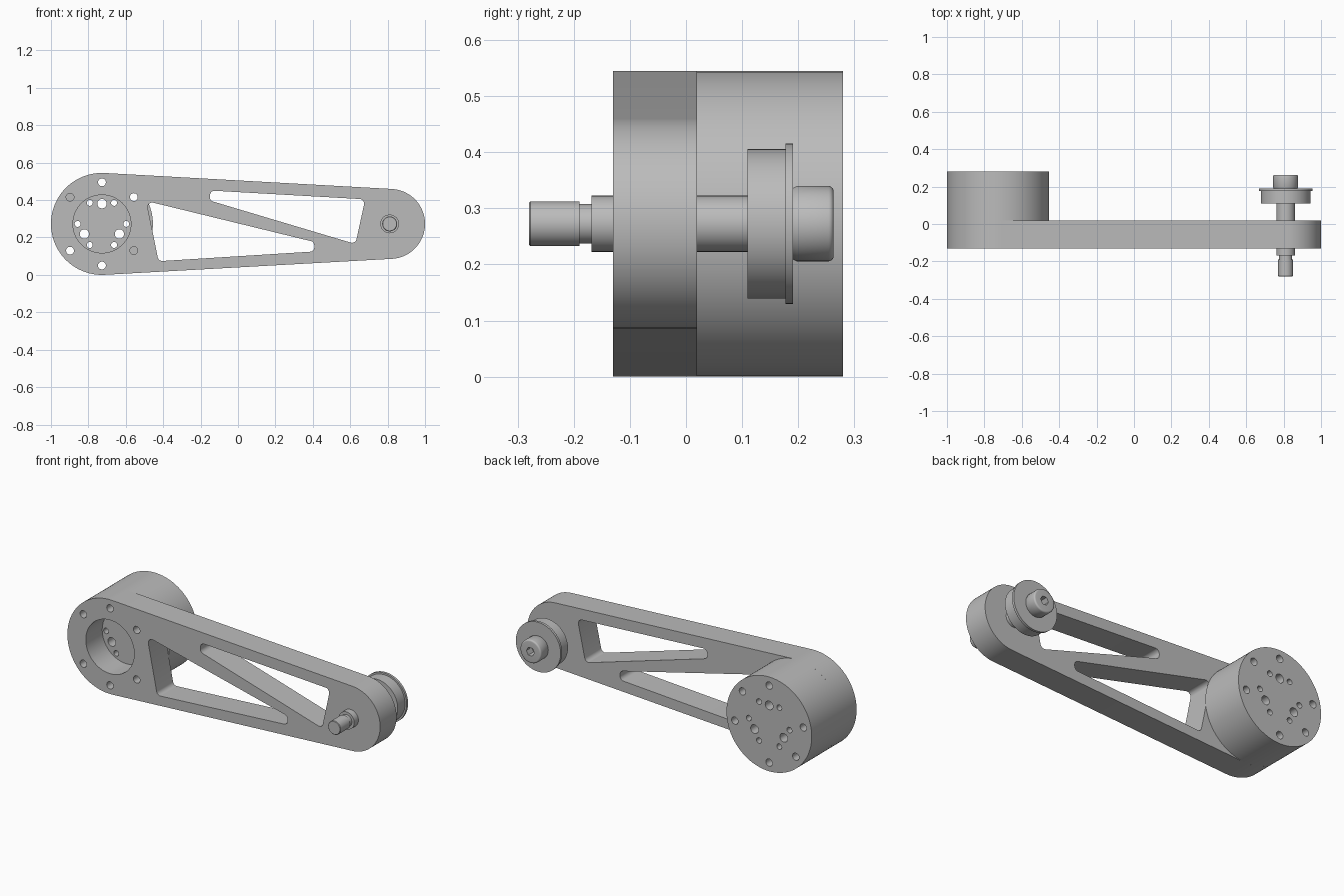
import bpy, bmesh
from math import pi, cos, sin, acos, radians
from mathutils import Vector

cube = bpy.data.objects.get("Cube")
if cube:
    bpy.data.objects.remove(cube, do_unlink=True)

# One plain grey metal
GREY = (0.5, 0.5, 0.5, 1)
metal = bpy.data.materials.new("grey metal")
metal.use_nodes = True
metal.diffuse_color = GREY
metal.node_tree.nodes["Principled BSDF"].inputs["Base Color"].default_value = GREY

HUB_X, AXIS_Z, BIG_R = -0.7275, 0.2725, 0.2725
END_X, END_R = 0.813, 0.187
FRONT, BACK, DRUM_BACK = -0.13, 0.02, 0.28


def arc(cx, cz, r, a0, a1, n):
    return [(cx + r * cos(a0 + (a1 - a0) * i / n), cz + r * sin(a0 + (a1 - a0) * i / n))
            for i in range(n + 1)]


def circle(cx, cz, r, n=24):
    return arc(cx, cz, r, 0, 2 * pi, n)[:-1]


def polar(radius, degrees):
    a = radians(degrees)
    return HUB_X + radius * cos(a), AXIS_Z + radius * sin(a)


def rounded(corners, r, n=6):
    """Fillet every corner of a convex outline."""
    out = []
    pts = [Vector(c) for c in corners]
    for i, p in enumerate(pts):
        u = (pts[i - 1] - p).normalized()
        v = (pts[(i + 1) % len(pts)] - p).normalized()
        half = u.angle(v) / 2
        centre = p + (u + v).normalized() * (r / sin(half))
        reach = r * cos(half) / sin(half)
        a, b = p + u * reach - centre, p + v * reach - centre
        for k in range(n + 1):
            out.append(tuple(centre + a.lerp(b, k / n).normalized() * r))
    return out


def prism(bm, outline, y0, y1):
    """Extrude an x-z outline along y."""
    face = bm.faces.new([bm.verts.new((x, y0, z)) for x, z in outline])
    new = bmesh.ops.extrude_face_region(bm, geom=[face])["geom"]
    verts = [g for g in new if isinstance(g, bmesh.types.BMVert)]
    bmesh.ops.translate(bm, verts=verts, vec=(0, y1 - y0, 0))


def finish(name, bm):
    bmesh.ops.recalc_face_normals(bm, faces=bm.faces)
    mesh = bpy.data.meshes.new(name)
    bm.to_mesh(mesh)
    bm.free()
    mesh.materials.append(metal)
    ob = bpy.data.objects.new(name, mesh)
    bpy.context.collection.objects.link(ob)
    return ob


def solid(name, prisms):
    bm = bmesh.new()
    for p in prisms:
        prism(bm, *p)
    return finish(name, bm)


def lathe(name, profile, cx, steps=64):
    """Turn (radius, y) points around the y axis through the arm's end."""
    bm = bmesh.new()
    verts = [bm.verts.new((cx + r, y, AXIS_Z)) for r, y in profile]
    edges = [bm.edges.new(pair) for pair in zip(verts, verts[1:])]
    bmesh.ops.spin(bm, geom=verts + edges, cent=(cx, 0, AXIS_Z), axis=(0, 1, 0),
                   angle=2 * pi, steps=steps)
    bmesh.ops.remove_doubles(bm, verts=bm.verts, dist=1e-5)
    return finish(name, bm)


def cut(ob, prisms):
    cutter = solid(ob.name + "_cutter", prisms)
    cutter.hide_render = True
    mod = ob.modifiers.new("holes", "BOOLEAN")
    mod.operation, mod.solver, mod.object = "DIFFERENCE", "EXACT", cutter
    dg = bpy.context.evaluated_depsgraph_get()
    mesh = bpy.data.meshes.new_from_object(ob.evaluated_get(dg))
    ob.modifiers.clear()
    ob.data = mesh
    bpy.data.objects.remove(cutter, do_unlink=True)


# Tapered arm: two arcs joined by tangents
lean = acos((BIG_R - END_R) / (END_X - HUB_X))
outline = (arc(HUB_X, AXIS_Z, BIG_R, lean, 2 * pi - lean, 64)
           + arc(END_X, AXIS_Z, END_R, -lean, lean, 48))
arm = solid("arm", [(outline, FRONT, BACK)])

# Arm openings: two windows, the bore and six bolt holes
lower_window = rounded([(-.49, .395), (-.425, .073), (.408, .125), (.408, .176)], .024)
upper_window = rounded([(-.15, .451), (-.15, .397), (.628, .165), (.68, .404)], .024)
openings = [lower_window, upper_window, circle(HUB_X, AXIS_Z, .155, 64)]
openings += [circle(*polar(.2225, a), .021) for a in (40, 90, 140, 220, 270, 320)]
cut(arm, [(o, FRONT - .1, BACK + .1) for o in openings])

# Drum behind the arm with its own bolt circles
drum = solid("drum", [(circle(HUB_X, AXIS_Z, BIG_R, 96), BACK, DRUM_BACK)])
holes = [circle(*polar(.2225, a), .021) for a in (40, 90, 170, 220, 270, 350)]
holes += [circle(*polar(.13, a), .016) for a in range(0, 360, 60)]
holes += [circle(*polar(.108, a), .025) for a in (90, 210, 330)]
cut(drum, [(h, BACK - .1, DRUM_BACK + .1) for h in holes])

# Stepped shaft, pulley and rounded hub at the narrow end
SHAFT_X = 0.811
shaft = lathe("shaft", [(0, -.28), (.037, -.28), (.04, -.277), (.04, -.19), (.035, -.19),
                        (.035, -.168), (.05, -.168), (.05, .12), (0, .12)], SHAFT_X)
pulley = lathe("pulley", [(0, .11), (.133, .11), (.133, .177), (.143, .177),
                          (.143, .191), (0, .191)], SHAFT_X, 96)
lip = [(.058 + x, .254 + y) for x, y in arc(0, 0, .009, 0, pi / 2, 5)]
hub = lathe("hub", [(0, .185), (.061, .185), (.067, .197)] + lip + [(0, .263)], SHAFT_X)
cut(hub, [(circle(SHAFT_X, AXIS_Z, .026, 6), .215, .3)])

# Smooth curved walls, crisp rims
bpy.ops.object.select_all(action="DESELECT")
for ob in (arm, drum, shaft, pulley, hub):
    ob.select_set(True)
bpy.context.view_layer.objects.active = arm
bpy.ops.object.shade_smooth_by_angle(angle=radians(30))
